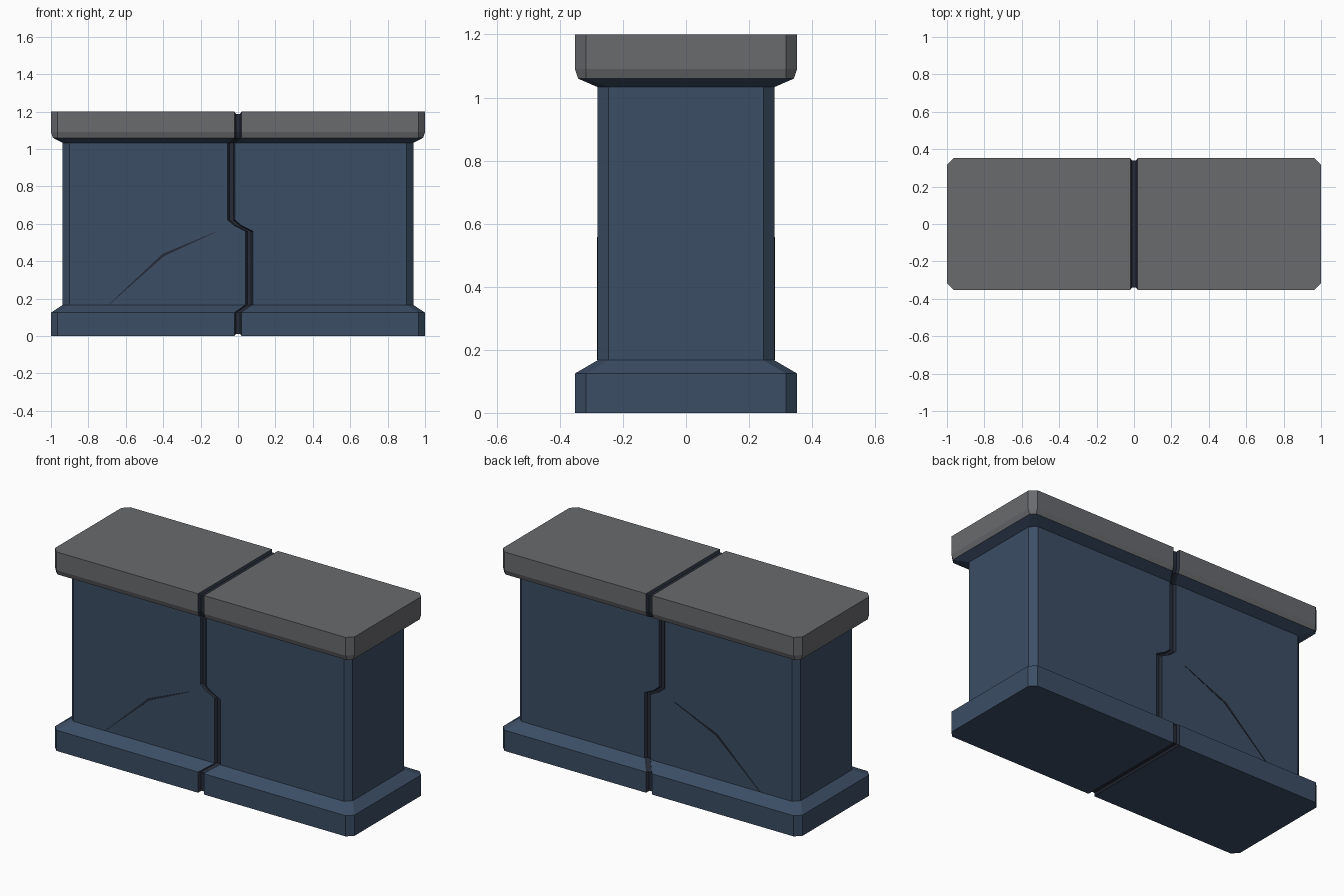
import bpy, bmesh

if "Cube" in bpy.data.objects:
    bpy.data.objects.remove(bpy.data.objects["Cube"])


def material(name, color):
    m = bpy.data.materials.new(name)
    m.diffuse_color = (*color, 1)
    m.use_nodes = True
    m.node_tree.nodes["Principled BSDF"].inputs["Base Color"].default_value = m.diffuse_color
    return m


BLUE = material("blue_stone", (0.045, 0.075, 0.13))
GREY = material("grey_cap", (0.14, 0.145, 0.155))
DARK = material("dark_gap", (0.018, 0.024, 0.038))

# Wall stations: z, half length, half depth, corner chamfer, seam centre
STATIONS = [
    (0.0, 1.0, 0.352, 0.035, 0.0),
    (0.125, 1.0, 0.352, 0.035, 0.0),
    (0.167, 0.937, 0.28, 0.035, 0.06),
    (0.56, 0.937, 0.28, 0.035, 0.06),
    (0.59, 0.937, 0.28, 0.035, 0.0),
    (0.62, 0.937, 0.28, 0.035, -0.035),
    (1.033, 0.937, 0.28, 0.035, -0.035),
    (1.06, 0.99, 0.342, 0.024, 0.0),
    (1.09, 1.0, 0.352, 0.035, 0.0),
    (1.2, 1.0, 0.352, 0.035, 0.0),
]
GAP, FLOOR, DEPTH = 0.02, 0.01, 0.012


def finish(name, bm, mats):
    bmesh.ops.recalc_face_normals(bm, faces=bm.faces)
    me = bpy.data.meshes.new(name)
    bm.to_mesh(me)
    bm.free()
    for m in mats:
        me.materials.append(m)
    ob = bpy.data.objects.new(name, me)
    bpy.context.collection.objects.link(ob)
    return ob


def skin(bm, rings, cap_from=None):
    """Join successive closed rings with quads."""
    vs = [[bm.verts.new(p) for p in r] for r in rings]
    n = len(vs[0])
    for k in range(len(vs) - 1):
        for i in range(n):
            j = (i + 1) % n
            f = bm.faces.new((vs[k][i], vs[k][j], vs[k + 1][j], vs[k + 1][i]))
            if cap_from is not None and rings[k][0][2] >= cap_from:
                f.material_index = 1
    return vs


# Two wall halves: flared foot, body and grey cap
for name, s in (("wall_left", -1), ("wall_right", 1)):
    bm = bmesh.new()
    rings = []
    for z, X, Y, c, seam in STATIONS:
        e = seam + s * GAP
        rings.append([(e, -Y, z), (s * (X - c), -Y, z), (s * X, c - Y, z),
                      (s * X, Y - c, z), (s * (X - c), Y, z), (e, Y, z)])
    vs = skin(bm, rings, 1.05)
    bm.faces.new(vs[0])
    bm.faces.new(vs[-1]).material_index = 1
    finish(name, bm, (BLUE, GREY))

# Dark core that fills the stepped seam, with a groove on every side
bm = bmesh.new()
rings = []
for k, (z, X, Y, c, seam) in enumerate(STATIONS):
    zi = z + (DEPTH if k == 0 else -DEPTH if k == len(STATIONS) - 1 else 0)
    a, b, y = seam - GAP, seam + GAP, Y - DEPTH
    p, q = seam - FLOOR, seam + FLOOR
    rings.append([(a, -Y, z), (p, -y, zi), (q, -y, zi), (b, -Y, z),
                  (b, Y, z), (q, y, zi), (p, y, zi), (a, Y, z)])
vs = skin(bm, rings)
for v in (vs[0], vs[-1]):
    for idx in ((0, 1, 6, 7), (1, 2, 5, 6), (2, 3, 4, 5)):
        bm.faces.new([v[i] for i in idx])
finish("seam_core", bm, (DARK,))

# Thin tapering cracks on the front and back faces
CRACK = [(-0.69, 0.168, 0.001), (-0.4, 0.433, 0.006), (-0.12, 0.556, 0.001)]
for name, s in (("crack_front", -1), ("crack_back", 1)):
    bm = bmesh.new()
    vs = skin(bm, [[(x - w * 0.6, s * 0.276, z + w), (x + w * 0.6, s * 0.276, z - w),
                    (x + w * 0.6, s * 0.282, z - w), (x - w * 0.6, s * 0.282, z + w)]
                   for x, z, w in CRACK])
    bm.faces.new(vs[0])
    bm.faces.new(vs[-1])
    finish(name, bm, (DARK,))
